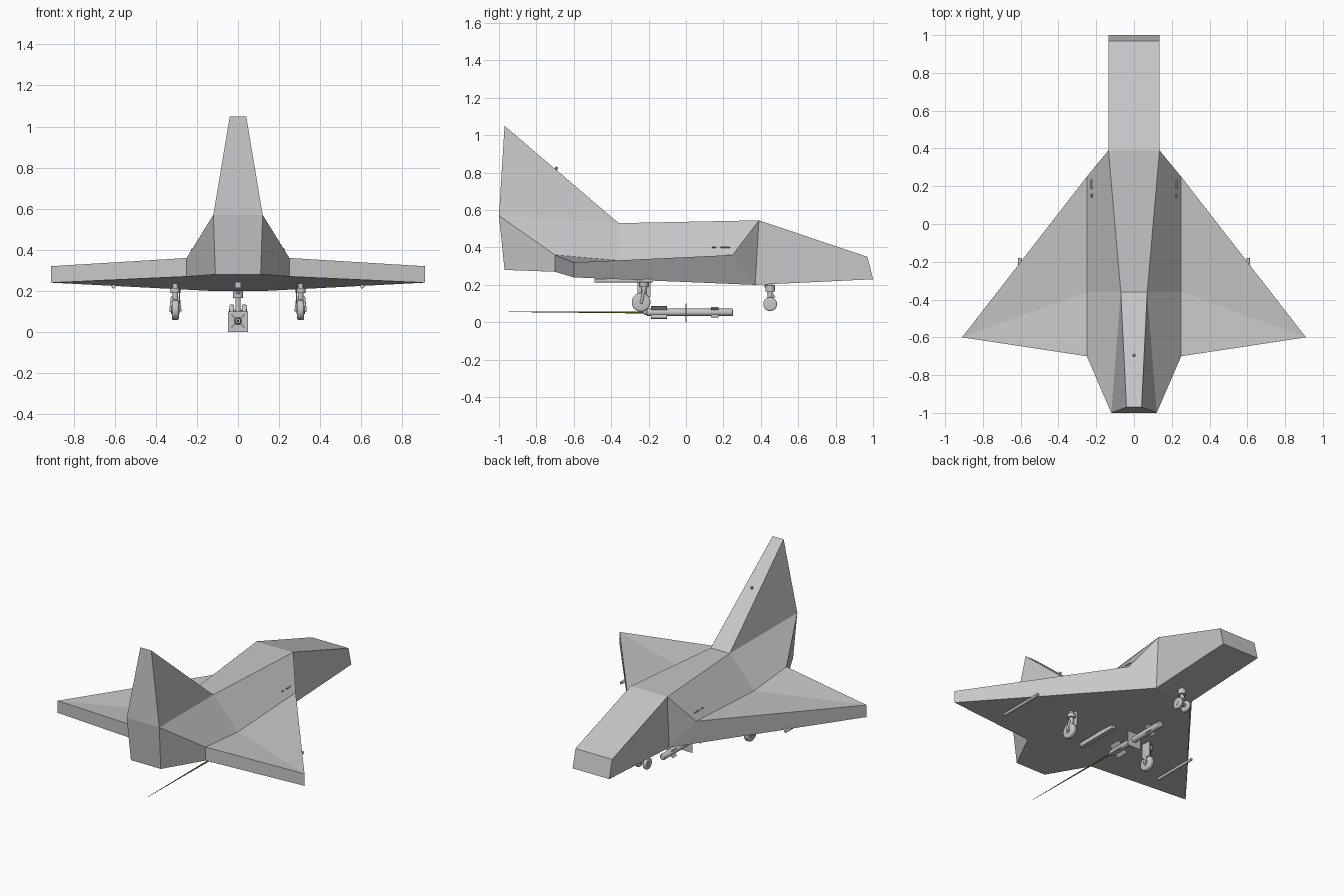
import bpy, bmesh
from math import pi
from mathutils import Matrix, Vector

cube = bpy.data.objects.get("Cube")
if cube:
    bpy.data.objects.remove(cube)


def material(name, rgb):
    m = bpy.data.materials.new(name)
    m.use_nodes = True
    m.diffuse_color = (*rgb, 1)
    m.node_tree.nodes["Principled BSDF"].inputs["Base Color"].default_value = (*rgb, 1)
    return m


GREY = material("light grey", (0.57, 0.57, 0.57))
GOLD = material("dark gold", (0.35, 0.24, 0.03))


def finish(name, bm, mat=GREY, smooth=False):
    bmesh.ops.recalc_face_normals(bm, faces=bm.faces)
    mesh = bpy.data.meshes.new(name)
    bm.to_mesh(mesh)
    bm.free()
    mesh.materials.append(mat)
    ob = bpy.data.objects.new(name, mesh)
    bpy.context.collection.objects.link(ob)
    if smooth:
        bpy.ops.object.select_all(action="DESELECT")
        ob.select_set(True)
        bpy.context.view_layer.objects.active = ob
        bpy.ops.object.shade_smooth_by_angle(angle=0.6)
    return ob


def box(name, centre, size, roll=0):
    bm = bmesh.new()
    bmesh.ops.create_cube(bm, size=1)
    bm.transform(Matrix.Translation(centre) @ Matrix.Rotation(roll, 4, "Y")
                 @ Matrix.Diagonal((*size, 1)))
    return finish(name, bm)


def rod(name, start, end, r1, r2=None, sides=16, mat=GREY, bevel=0):
    a, b = Vector(start), Vector(end)
    bm = bmesh.new()
    bmesh.ops.create_cone(bm, cap_ends=True, segments=sides, radius1=r1,
                          radius2=r1 if r2 is None else r2, depth=(b - a).length)
    if bevel:
        rims = [e for e in bm.edges if abs(e.verts[0].co.z - e.verts[1].co.z) < 1e-5]
        bmesh.ops.bevel(bm, geom=rims, offset=bevel, segments=3, profile=0.5, affect="EDGES")
    turn = (b - a).to_track_quat("Z", "Y").to_matrix().to_4x4()
    bm.transform(Matrix.Translation((a + b) / 2) @ turn)
    return finish(name, bm, mat, True)


def wheel(name, x, y, z, radius, width):
    rod(name, (x - width / 2, y, z), (x + width / 2, y, z), radius, sides=24, bevel=width * 0.3)
    rod(name + "_hub", (x - width * 0.6, y, z), (x + width * 0.6, y, z), radius * 0.4)


# Airframe: named corners on the left side, mirrored to the right
corners = {
    "nose_top": (.135, .97, .35), "nose_low": (.135, 1, .23),
    "canopy": (.135, .39, .545), "chin": (.135, .37, .20),
    "spine": (.07, -.36, .53), "fin_tip": (.04, -.97, 1.05),
    "tail_mid": (.12, -1, .57), "tail_low": (.11, -.97, .28),
    "root_front": (.25, .25, .36), "root_mid": (.25, -.36, .33),
    "root_back": (.25, -.70, .36), "root_low": (.25, -.70, .27),
    "tip_top": (.91, -.60, .32), "tip_low": (.91, -.60, .24),
}
side_faces = [
    "nose_top nose_low chin canopy", "canopy chin root_front",
    "root_front chin tip_low tip_top", "canopy root_front root_mid spine",
    "spine root_mid root_back tail_mid", "spine tail_mid fin_tip",
    "root_front tip_top root_mid", "root_mid tip_top root_back",
    "root_back tip_top tip_low root_low", "root_back root_low tail_low tail_mid",
    "chin root_low tip_low",
]
# Loop of corners bridged straight across the centreline
centre_loop = "nose_low nose_top canopy spine fin_tip tail_mid tail_low root_low chin".split()

bm = bmesh.new()
left = {k: bm.verts.new(p) for k, p in corners.items()}
right = {k: bm.verts.new((-p[0], p[1], p[2])) for k, p in corners.items()}
for face in side_faces:
    for half in (left, right):
        bm.faces.new([half[k] for k in face.split()])
for a, b in zip(centre_loop, centre_loop[1:] + centre_loop[:1]):
    bm.faces.new((left[a], left[b], right[b], right[a]))
finish("airframe", bm)

for s, side in ((1, "left"), (-1, "right")):
    # Main landing gear
    x = .305 * s
    wheel(side + "_main_wheel", x, -.24, .107, .05, .034)
    rod(side + "_main_strut", (x, -.225, .15), (x, -.225, .25), .013)
    rod(side + "_main_collar", (x, -.225, .19), (x, -.225, .215), .024)
    for k in (-1, 1):
        rod(side + "_main_fork", (x + k * .023, -.24, .10), (x + k * .015, -.225, .17), .007)
    box(side + "_gear_door", (x - .02 * s, -.225, .187), (.006, .07, .105))

    # Slim rails under the wings
    rod(side + "_wing_rail", (.605 * s, -.49, .222), (.605 * s, -.18, .222), .010, .009)

    # Small sensors on the shoulders
    for y0, y1 in ((.14, .16), (.185, .235)):
        rod(side + "_sensor", (.225 * s, y0, .402), (.225 * s, y1, .402), .004, sides=8)

    # Twin nose wheels
    wheel(side + "_nose_wheel", .03 * s, .45, .097, .037, .022)

# Nose gear leg
rod("nose_strut", (0, .45, .09), (0, .45, .22), .013)
rod("nose_axle", (-.03, .45, .097), (.03, .45, .097), .009)
rod("nose_collar", (0, .45, .165), (0, .45, .20), .025)
rod("nose_brace", (0, .47, .13), (0, .425, .20), .010)

# Fin sensor and keel pylon
rod("fin_sensor", (0, -.70, .81), (0, -.69, .83), .007, sides=8)
box("keel_pylon", (0, -.34, .228), (.03, .30, .028))

# Dropped store with crossed fins, a mid plate and a thin plume
Z = .053
rod("store_body", (0, -.21, Z), (0, .25, Z), .020, bevel=.004)
rod("store_nozzle", (0, -.225, Z), (0, -.19, Z), .012, .018)
for roll in (pi / 4, -pi / 4):
    box("store_tail_fin", (0, -.145, Z), (.092, .085, .006), roll)
    box("store_front_fin", (0, .155, Z), (.074, .04, .006), roll)
box("store_plate", (0, 0, .05), (.096, .003, .10))
rod("plume", (0, -.95, Z + .003), (0, -.20, Z), .001, .006, sides=8, mat=GOLD)
